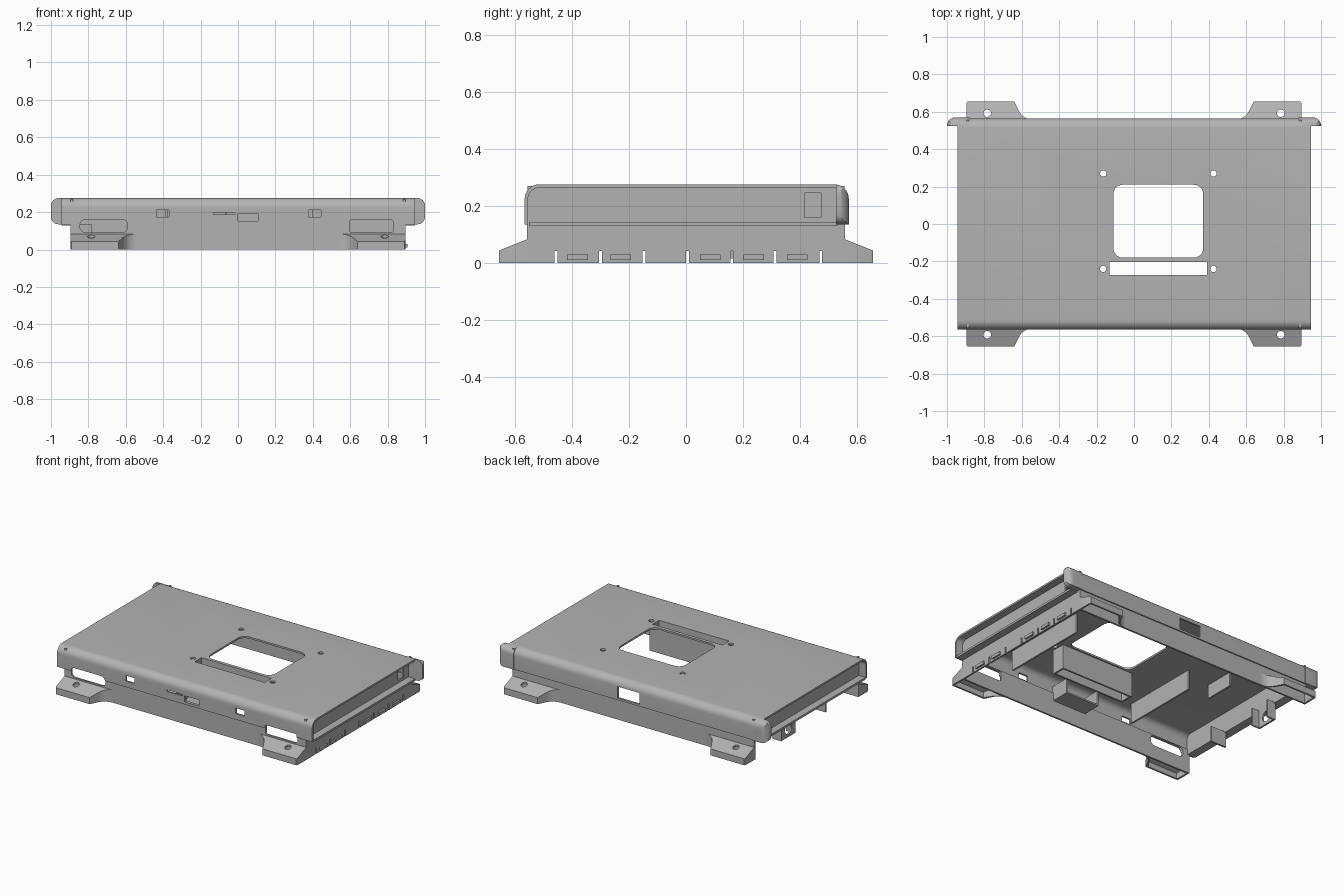
import bpy, bmesh
from math import pi, sin, cos
from mathutils import Vector

if "Cube" in bpy.data.objects:
    bpy.data.objects.remove(bpy.data.objects["Cube"])

grey = bpy.data.materials.new("plain_grey")
grey.use_nodes = True
grey.diffuse_color = (0.45, 0.45, 0.45, 1)
grey.node_tree.nodes["Principled BSDF"].inputs["Base Color"].default_value = (0.45, 0.45, 0.45, 1)

T = 0.012          # sheet thickness
TOP = 0.275        # top of the casing
LIP = 0.135        # underside of the wide upper part
BODY, WIDE = 0.895, 0.945   # half widths below and above the lip
DEPTH, WALL = 0.565, 0.557  # half depths above and below the lip


def prism(name, pts, axis, a, b):
    """Extrude a 2D outline along an axis from a to b."""
    def place(p, d):
        return {"x": (d, p[0], p[1]), "y": (p[0], d, p[1]), "z": (p[0], p[1], d)}[axis]
    bm = bmesh.new()
    low = [bm.verts.new(place(p, a)) for p in pts]
    high = [bm.verts.new(place(p, b)) for p in pts]
    bm.faces.new(low)
    bm.faces.new(high)
    for i in range(len(pts)):
        j = (i + 1) % len(pts)
        bm.faces.new((low[i], low[j], high[j], high[i]))
    bmesh.ops.recalc_face_normals(bm, faces=bm.faces)
    mesh = bpy.data.meshes.new(name)
    bm.to_mesh(mesh)
    bm.free()
    mesh.materials.append(grey)
    ob = bpy.data.objects.new(name, mesh)
    bpy.context.collection.objects.link(ob)
    return ob


def arc(cx, cy, r, start, end, n=8):
    return [(cx + r * cos(start + (end - start) * i / n),
             cy + r * sin(start + (end - start) * i / n)) for i in range(n + 1)]


def rect(x0, x1, y0, y1, r=0.0):
    if r == 0:
        return [(x0, y0), (x1, y0), (x1, y1), (x0, y1)]
    centres = [(x1 - r, y1 - r), (x0 + r, y1 - r), (x0 + r, y0 + r), (x1 - r, y0 + r)]
    return [p for k, c in enumerate(centres) for p in arc(*c, r, k * pi / 2, (k + 1) * pi / 2, 6)]


def circle(x, y, r):
    return arc(x, y, r, 0, 2 * pi, 20)[:-1]


def box(name, x0, x1, y0, y1, z0, z1):
    return prism(name, rect(x0, x1, y0, y1), "z", z0, z1)


def activate(ob):
    bpy.ops.object.select_all(action="DESELECT")
    ob.select_set(True)
    bpy.context.view_layer.objects.active = ob


def cut(ob, cutter):
    cutter.hide_render = True
    mod = ob.modifiers.new("cut", "BOOLEAN")
    mod.operation, mod.solver, mod.object = "DIFFERENCE", "EXACT", cutter
    activate(ob)
    bpy.ops.object.modifier_apply(modifier=mod.name)
    bpy.data.objects.remove(cutter)


def smooth(ob):
    activate(ob)
    bpy.ops.object.shade_smooth_by_angle(angle=0.6)


# Upper casing: folded sheet with rounded long edges
def fold(d, top, r):
    return ([(d, LIP)] + arc(d - r, top - r, r, 0, pi / 2)
            + arc(r - d, top - r, r, pi / 2, pi) + [(-d, LIP)])

casing = prism("upper_casing", fold(DEPTH, TOP, 0.05) + fold(DEPTH - T, TOP - T, 0.038)[::-1],
               "x", -WIDE, WIDE)
front_wall = box("front_wall", -BODY, BODY, -WALL, T - WALL, 0, LIP + 0.03)
back_wall = box("back_wall", -BODY, BODY, WALL - T, WALL, 0, LIP + 0.01)

# Top openings: large window, slot and four screw holes
cut(casing, prism("cutter", rect(-0.11, 0.37, -0.18, 0.21, 0.05), "z", 0.2, 0.3))
cut(casing, prism("cutter", rect(-0.13, 0.39, -0.272, -0.202), "z", 0.2, 0.3))
for x in (-0.165, 0.425):
    for y in (-0.24, 0.27):
        cut(casing, prism("cutter", circle(x, y, 0.017), "z", 0.2, 0.3))

# Front openings
front_holes = [(-0.845, -0.59, 0.092, 0.16, 0.03), (0.595, 0.83, 0.092, 0.158, 0.012),
               (-0.435, -0.37, 0.175, 0.212, 0), (0.378, 0.445, 0.175, 0.212, 0),
               (-0.13, -0.015, 0.187, 0.197, 0), (0, 0.108, 0.152, 0.193, 0)]
for hole in front_holes:
    for wall in (casing, front_wall):
        cut(wall, prism("cutter", rect(*hole), "y", -0.7, -0.5))

# Rear cap: wider than the casing, rounded at its ends and top
cap_plan = ([(-1, 0.525)] + [(1, 0.525)] + arc(0.96, DEPTH - 0.035, 0.04, 0, pi / 2)
            + arc(-0.96, DEPTH - 0.035, 0.04, pi / 2, pi))
for s in (-1, 1):
    end = prism("rear_cap_end", [(s * x, y) for x, y in
                [(0.88, 0.525), (1, 0.525)] + arc(0.955, DEPTH - 0.04, 0.045, 0.1, pi / 2)
                + [(0.88, DEPTH + 0.005)]], "z", LIP, TOP)
    # Round the outer corners seen from the rear
    corner = prism("cutter", [(s * 1.2, 0.1), (s * 1.2, 0.4), (s * 0.8, 0.4), (s * 0.8, TOP)]
                   + [(s * x, z) for x, z in arc(0.96, TOP - 0.04, 0.04, pi / 2, 0)
                      + arc(0.96, LIP + 0.04, 0.04, 0, -pi / 2)]
                   + [(s * 0.96, 0.1)], "y", 0.4, 0.7)
    cut(end, corner)
    # Continue the rounded top edge of the casing over the cap
    edge = [(0.7, 0.4), (0.4, 0.4), (0.4, TOP)]
    edge += arc(DEPTH - 0.045, TOP - 0.05, 0.05, pi / 2, 0) + [(DEPTH + 0.005, LIP), (0.7, LIP)]
    cut(end, prism("cutter", edge, "x", -1.2, 1.2))
    smooth(end)

# Rear connector opening
for wall in (casing, back_wall):
    cut(wall, prism("cutter", rect(-0.05, 0.11, 0.148, 0.225), "y", 0.5, 0.7))

# Side channels: recessed wall and lower lip; the casing top overhangs them
for s, side in ((1, "left"), (-1, "right")):
    x0, x1 = sorted((s * (BODY - T), s * BODY))
    channel = box(side + "_channel_wall", x0, x1, 0.01 - DEPTH, DEPTH - 0.01, LIP - 0.008, TOP - 0.006)
    if s > 0:
        cut(channel, prism("cutter", rect(0.415, 0.473, 0.16, 0.245), "x", 0.8, 1))
    x0, x1 = sorted((s * (BODY - T), s * WIDE))
    box(side + "_lower_lip", x0, x1, -DEPTH + 0.015, 0.53, LIP - 0.006, LIP + 0.008)

# Left lower wall with slits and raised latches along its bottom edge
skirt = box("left_lower_wall", BODY - T, BODY, -WALL, WALL, 0, LIP)
for y in (-0.455, -0.3, -0.147, 0.005, 0.16, 0.312, 0.472):
    cut(skirt, box("cutter", 0.8, 1, y - 0.005, y + 0.005, -0.1, 0.042))
for y in (-0.38, -0.228, 0.085, 0.237, 0.39):
    box("latch", BODY, BODY + 0.012, y - 0.036, y + 0.036, 0.01, 0.03)

# Right side: open below the lip, with a ringed bracket and a hanging tab
bracket = box("ring_bracket", -BODY, T - BODY, 0.12, 0.27, 0.015, LIP)
cut(bracket, prism("cutter", circle(0.195, 0.07, 0.036), "x", -1, -0.8))
for y in (0.12, 0.26):
    box("bracket_side", -BODY, -0.83, y, y + 0.01, 0.015, LIP)
box("hanging_tab", -BODY, -0.78, -0.21, -0.198, 0.03, LIP)


# Mounting feet: sloped hollow shells with a concave flare
def foot_outline(inset):
    return ([(0.54 + inset, WALL - 0.006)]
            + arc(0.54 + inset, 0.64, 0.083, -pi / 2, -0.45, 6)
            + [(0.64 + inset, 0.655 - inset), (BODY - 0.005 - inset, 0.655 - inset),
               (BODY - inset, 0.645 - inset), (BODY - inset, WALL - 0.006)])


def foot_solid(name, sx, sy, inset):
    ob = prism(name, [(sx * x, sy * y) for x, y in foot_outline(inset)], "z", -0.05 if inset else 0, 0.1)
    for v in ob.data.vertices:
        if v.co.z > 0.05:
            v.co.z = 0.083 - 0.4 * (abs(v.co.y) - WALL) - inset
    return ob


for sx, side in ((1, "left"), (-1, "right")):
    for sy, end in ((1, "back"), (-1, "front")):
        foot = foot_solid(end + "_" + side + "_foot", sx, sy, 0)
        cut(foot, foot_solid("cutter", sx, sy, T))
        cut(foot, prism("cutter", circle(sx * 0.785, sy * 0.592, 0.02), "z", -0.1, 0.2))
        smooth(foot)

# Inner frame around the top slot
for y in (-0.284, -0.202):
    box("slot_wall", -0.142, 0.402, y, y + T, 0.1, TOP - 0.005)
for x in (-0.142, 0.39):
    box("slot_end", x, x + T, -0.28, -0.195, 0.1, TOP - 0.005)

# Stiffening ribs under the top
box("left_rib", 0.575, 0.587, -0.45, 0.15, 0.13, TOP - 0.006)
box("right_rib", -0.39, -0.378, -0.48, 0.06, 0.13, TOP - 0.006)
box("small_rib", -0.6, -0.588, 0, 0.2, 0.17, TOP - 0.006)

# Cradle behind the front connector opening
for x in (-0.07, 0.17):
    box("cradle_side", x, x + T, -0.555, -0.42, 0.11, 0.21)
box("cradle_shelf", -0.07, 0.18, -0.555, -0.42, 0.11, 0.12)

for part in (casing, front_wall):
    smooth(part)
